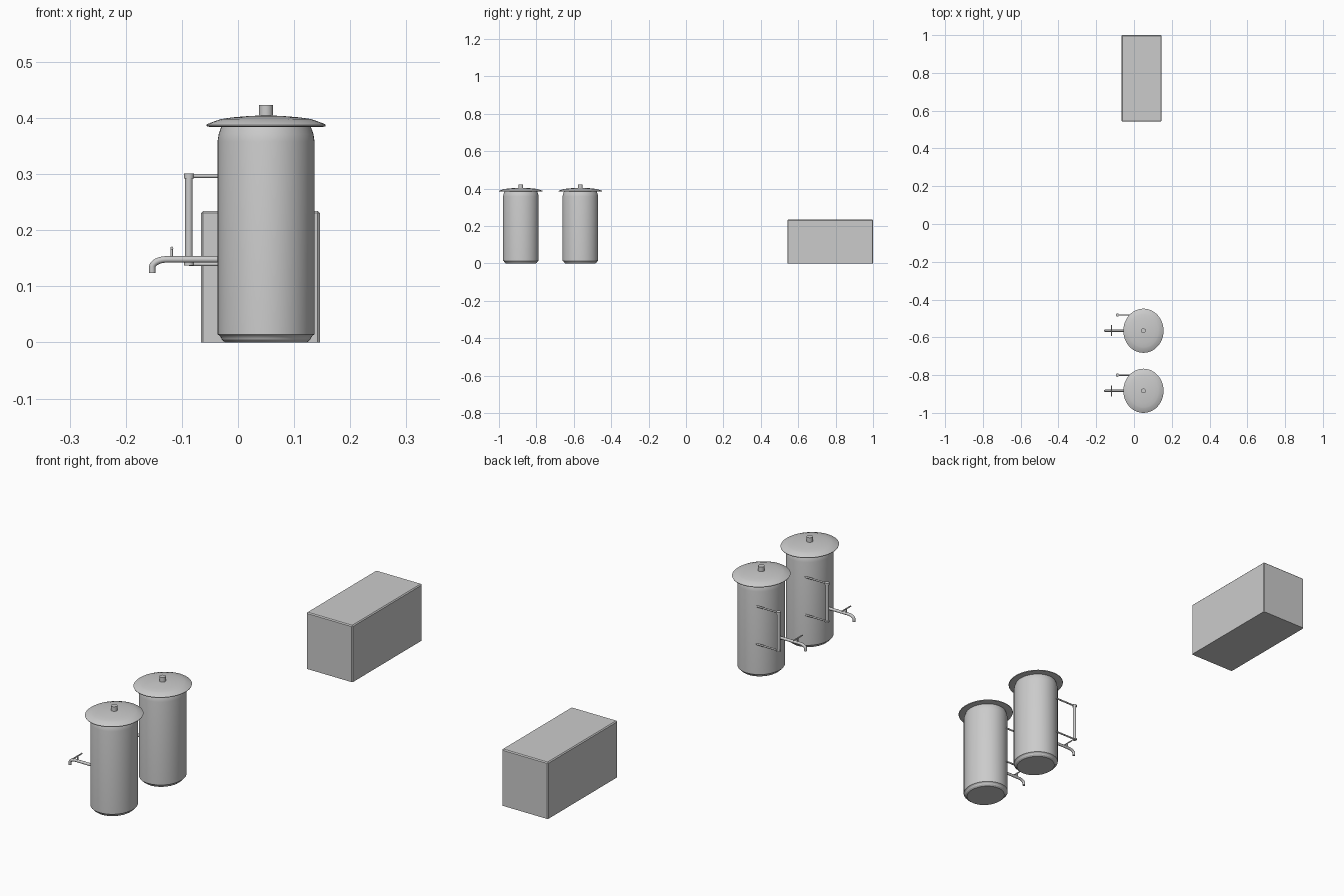
import bpy, bmesh, math
from mathutils import Vector

if "Cube" in bpy.data.objects:
    bpy.data.objects.remove(bpy.data.objects["Cube"])

CX = 0.05          # urn axis in x
RY = 1.098         # urns are slightly deeper than wide


def add_mesh(name, bm, smooth=True):
    bmesh.ops.recalc_face_normals(bm, faces=bm.faces)
    me = bpy.data.meshes.new(name)
    bm.to_mesh(me)
    bm.free()
    ob = bpy.data.objects.new(name, me)
    bpy.context.collection.objects.link(ob)
    if smooth:
        bpy.ops.object.select_all(action='DESELECT')
        ob.select_set(True)
        bpy.context.view_layer.objects.active = ob
        bpy.ops.object.shade_smooth_by_angle(angle=math.radians(30))
    return ob


def lathe(name, profile, cx, cy, sy=1.0, n=48):
    bm = bmesh.new()
    rings = []
    for r, z in profile:
        rings.append([bm.verts.new((cx + r * math.cos(2 * math.pi * i / n),
                                    cy + sy * r * math.sin(2 * math.pi * i / n), z))
                      for i in range(n)])
    for a, b in zip(rings, rings[1:]):
        for i in range(n):
            j = (i + 1) % n
            bm.faces.new((a[i], a[j], b[j], b[i]))
    bm.faces.new(rings[0][::-1])
    bm.faces.new(rings[-1])
    return add_mesh(name, bm)


def tube(name, points, r, n=16):
    """Sweep a circle along a path lying in one plane."""
    pts = [Vector(p) for p in points]
    first = (pts[1] - pts[0]).normalized()
    side = Vector((1, 0, 0)) if abs(first.y) > 0.9 else Vector((0, 1, 0))
    bm = bmesh.new()
    rings = []
    for k, p in enumerate(pts):
        t = (pts[min(k + 1, len(pts) - 1)] - pts[max(k - 1, 0)]).normalized()
        up = t.cross(side)
        rings.append([bm.verts.new(p + r * (math.cos(2 * math.pi * i / n) * side
                                            + math.sin(2 * math.pi * i / n) * up))
                      for i in range(n)])
    for a, b in zip(rings, rings[1:]):
        for i in range(n):
            j = (i + 1) % n
            bm.faces.new((a[i], a[j], b[j], b[i]))
    bm.faces.new(rings[0][::-1])
    bm.faces.new(rings[-1])
    return add_mesh(name, bm)


def urn(tag, cy):
    # body with stepped foot and tapered shoulder
    lathe(f"urn_body_{tag}", [(0.073, 0), (0.079, 0.005), (0.080, 0.008), (0.0835, 0.0125),
                              (0.0865, 0.014), (0.0865, 0.358), (0.0845, 0.371),
                              (0.080, 0.384)], CX, cy, RY)
    # wide domed lid and knob
    lathe(f"urn_lid_{tag}", [(0.080, 0.384), (0.098, 0.3835), (0.1055, 0.385), (0.1065, 0.3875),
                             (0.104, 0.3895), (0.085, 0.3965), (0.080, 0.398), (0.060, 0.401),
                             (0.030, 0.4035), (0.005, 0.4045)], CX, cy, RY)
    lathe(f"lid_knob_{tag}", [(0.0125, 0.400), (0.0125, 0.423)], CX, cy, 1, 24)

    # level gauge: upright tube, end caps and two brackets
    gx, gy = -0.0875, cy + 0.083
    lathe(f"gauge_tube_{tag}", [(0.0068, 0.139), (0.0068, 0.296)], gx, gy, 1, 20)
    for part, z, cap in (("upper", 0.2965, (0.292, 0.301)), ("lower", 0.1395, (0.137, 0.143))):
        lathe(f"gauge_cap_{part}_{tag}", [(0.009, cap[0]), (0.009, cap[1])], gx, gy, 1, 20)
        tube(f"gauge_bracket_{part}_{tag}", [(gx, gy, z), (0.04, gy, z)], 0.0035)

    # tap: pipe bending down, with a T handle
    bend = [(-0.127 - 0.026 * math.sin(a), cy, 0.1225 + 0.0258 * math.cos(a) + 0.0002)
            for a in (math.pi / 2 * k / 8 for k in range(9))]
    bend = [(x, y, 0.1335 + (z - 0.1227) * 0.56) for x, y, z in bend]
    tube(f"tap_pipe_{tag}", [(-0.02, cy, 0.148)] + bend + [(-0.153, cy, 0.124)], 0.0058)
    tube(f"tap_stem_{tag}", [(-0.118, cy, 0.148), (-0.118, cy, 0.168)], 0.0025, 12)
    tube(f"tap_handle_{tag}", [(-0.118, cy - 0.029, 0.168), (-0.118, cy + 0.029, 0.168)], 0.0027, 12)


urn("front", -0.883)
urn("rear", -0.565)

# storage box with narrow chamfered edges
bm = bmesh.new()
bmesh.ops.create_cube(bm, size=1)
for v in bm.verts:
    v.co = Vector((0.040 + v.co.x * 0.212, 0.771 + v.co.y * 0.458, 0.1172 + v.co.z * 0.2344))
edges = [e for e in bm.edges if max(v.co.z for v in e.verts) > 0.1]
bmesh.ops.bevel(bm, geom=edges, offset=0.004, segments=1, affect='EDGES')
add_mesh("storage_box", bm, smooth=False)
